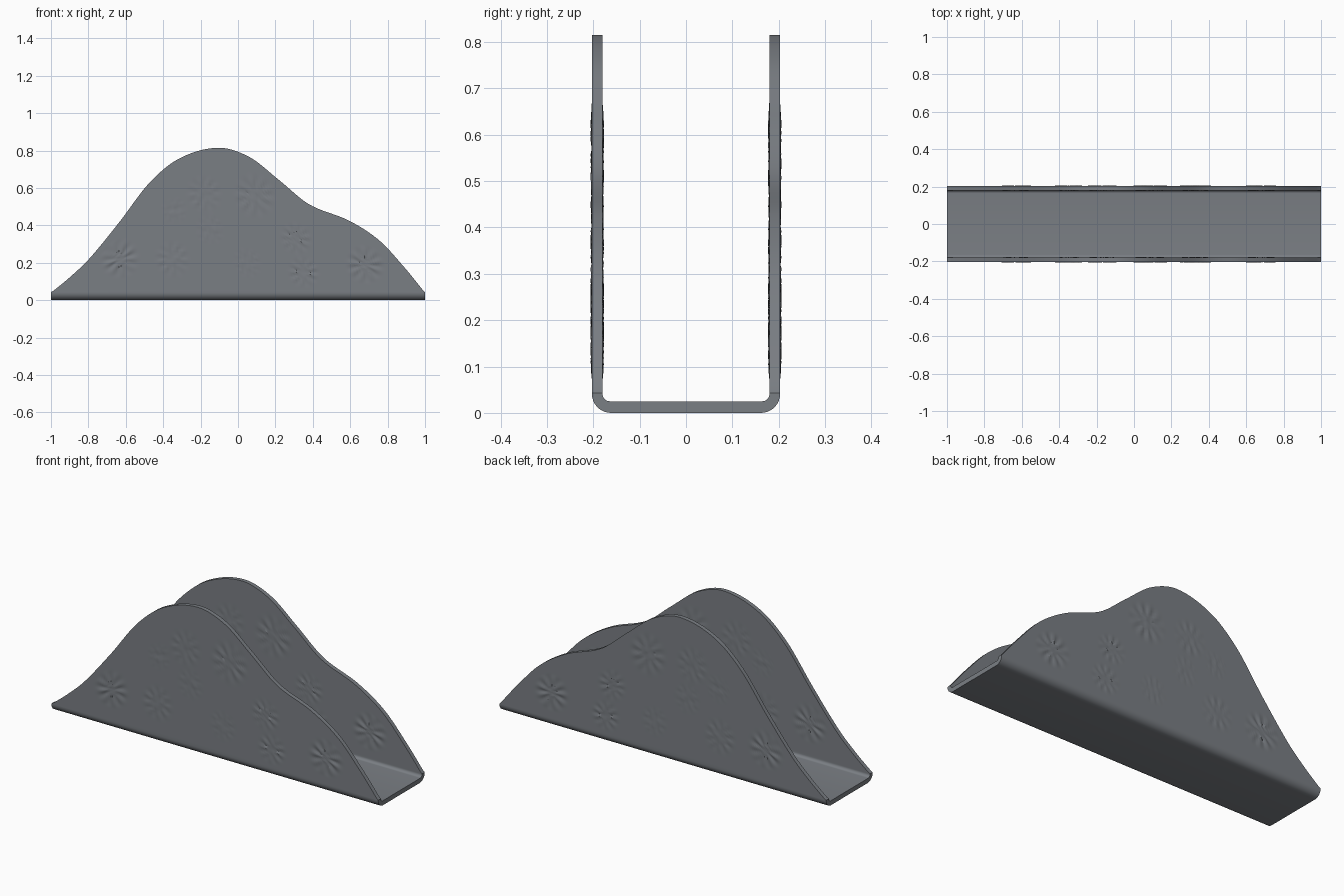
import bpy, bmesh, math

if "Cube" in bpy.data.objects:
    bpy.data.objects.remove(bpy.data.objects["Cube"])

OUT, INN = 0.203, 0.180          # outer and inner wall faces
R_OUT, R_IN = 0.041, 0.016       # bend radii
FLOOR = R_OUT - R_IN
NX, NZ, NARC = 160, 48, 8

# wavy top edge of the walls (x, z)
EDGE = [(-1, .04), (-.9, .122), (-.795, .222), (-.635, .417), (-.475, .626), (-.315, .757),
        (-.107, .815), (.06, .766), (.22, .642), (.38, .513), (.594, .425), (.755, .32),
        (.89, .175), (1, .04)]

# centres of the pleated relief motifs (x, z, radius)
MOTIFS = [(-.63, .22, .10), (-.35, .22, .09), (.05, .20, .07), (.35, .15, .08),
          (.68, .19, .10), (.31, .33, .08), (-.15, .38, .07), (-.34, .48, .06),
          (-.18, .57, .09), (.09, .56, .11)]


def height(x):
    """Smooth Hermite curve through the edge points."""
    n = len(EDGE)

    def slope(i):
        a, b = EDGE[max(i - 1, 0)], EDGE[min(i + 1, n - 1)]
        return (b[1] - a[1]) / (b[0] - a[0])
    i = max(k for k in range(n - 1) if EDGE[k][0] <= x + 1e-9)
    (x0, z0), (x1, z1) = EDGE[i], EDGE[i + 1]
    d = x1 - x0
    t = (x - x0) / d
    z = ((2*t**3 - 3*t**2 + 1) * z0 + (t**3 - 2*t**2 + t) * d * slope(i)
         + (3*t**2 - 2*t**3) * z1 + (t**3 - t**2) * d * slope(i + 1))
    return max(z, R_OUT + 0.002)


def relief(x, z, top):
    """Very shallow radial pleats, fading out at the wall borders."""
    total = 0
    for k, (cx, cz, r) in enumerate(MOTIFS):
        q = math.hypot(x - cx, z - cz) / r
        if q < 1:
            a = math.atan2(z - cz, x - cx)
            total += 0.003 * math.sin(math.pi * q) * math.cos(9 * a + k)
    return total * max(0, min(1, (z - R_OUT) / .03, (top - z) / .03))


def half_section(x, y_face, radius, bottom):
    """Front half of the U: wall from the top down, then the bend."""
    top = height(x)
    pts = []
    for j in range(NZ):
        z = top + (R_OUT - top) * j / NZ
        pts.append((x, -(y_face + relief(x, z, top)), z))
    for j in range(NARC + 1):
        a = math.pi / 2 * j / NARC
        pts.append((x, -(y_face - radius + radius * math.cos(a)),
                    bottom + radius * (1 - math.sin(a))))
    return pts


def section(x):
    outer = half_section(x, OUT, R_OUT, 0)
    inner = half_section(x, INN, R_IN, FLOOR)
    flip = lambda pts: [(px, -y, z) for px, y, z in pts]
    return outer + flip(outer)[::-1] + flip(inner) + inner[::-1]


# folded sheet: U-shaped sections lofted along x
bm = bmesh.new()
rows = [[bm.verts.new(p) for p in section(-1 + 2 * i / NX)] for i in range(NX + 1)]
n = len(rows[0])
for a, b in zip(rows, rows[1:]):
    for j in range(n):
        k = (j + 1) % n
        bm.faces.new((a[j], a[k], b[k], b[j]))

# end caps as strips between the outer and inner lines
for row in (rows[0], rows[-1]):
    for j in range(n // 2 - 1):
        bm.faces.new((row[j], row[j + 1], row[n - 2 - j], row[n - 1 - j]))
bmesh.ops.recalc_face_normals(bm, faces=bm.faces)

mesh = bpy.data.meshes.new("napkin_holder")
bm.to_mesh(mesh)
bm.free()
holder = bpy.data.objects.new("napkin_holder", mesh)
bpy.context.collection.objects.link(holder)

# dark steel colour
steel = bpy.data.materials.new("dark_steel")
steel.diffuse_color = (0.195, 0.21, 0.23, 1)
steel.use_nodes = True
steel.node_tree.nodes["Principled BSDF"].inputs["Base Color"].default_value = steel.diffuse_color
mesh.materials.append(steel)

bpy.context.view_layer.objects.active = holder
holder.select_set(True)
bpy.ops.object.shade_smooth_by_angle(angle=math.radians(35))
